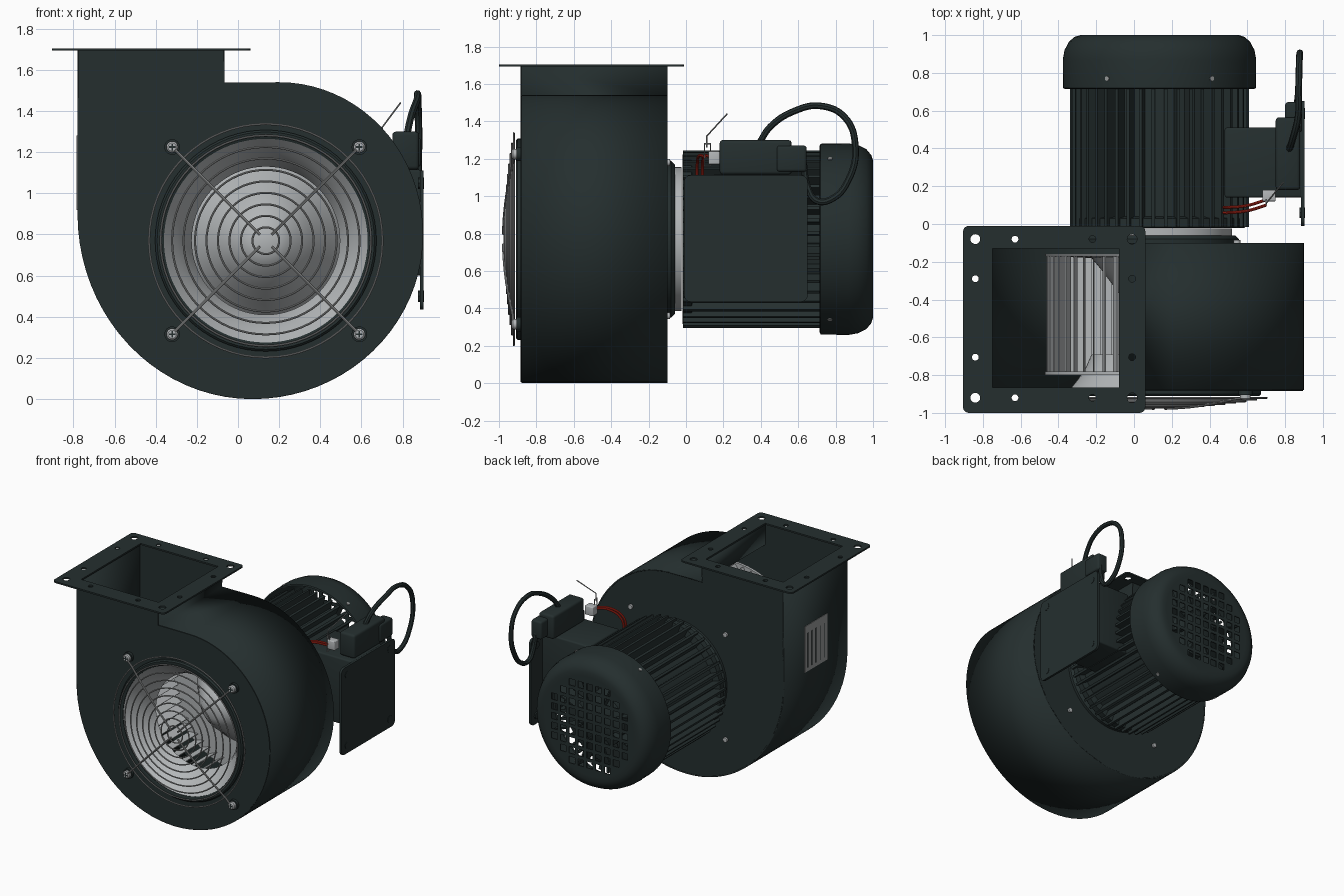
import bpy, bmesh
from math import sin, cos, pi, radians, sqrt
from mathutils import Matrix, Vector

if "Cube" in bpy.data.objects:
    bpy.data.objects.remove(bpy.data.objects["Cube"], do_unlink=True)

CX, CZ = 0.135, 0.77          # fan and motor axis
parts = []


def material(name, rgb, rough=0.5):
    m = bpy.data.materials.new(name)
    m.use_nodes = True
    m.diffuse_color = (*rgb, 1)
    node = next(n for n in m.node_tree.nodes if n.type == 'BSDF_PRINCIPLED')
    node.inputs["Base Color"].default_value = (*rgb, 1)
    node.inputs["Roughness"].default_value = rough
    return m


DARK = material("dark_green_grey", (0.018, 0.028, 0.028))
STEEL = material("light_steel", (0.45, 0.47, 0.48))
WIRE = material("wire_grey", (0.32, 0.33, 0.33))
RED = material("red_wire", (0.45, 0.02, 0.01))


def add(name, data, mat):
    data.materials.append(mat)
    o = bpy.data.objects.new(name, data)
    bpy.context.collection.objects.link(o)
    parts.append(o)
    return o


def from_bmesh(name, bm, mat):
    bmesh.ops.recalc_face_normals(bm, faces=bm.faces)
    me = bpy.data.meshes.new(name)
    bm.to_mesh(me)
    bm.free()
    return add(name, me, mat)


def to_mesh(o):
    bpy.ops.object.select_all(action='DESELECT')
    o.select_set(True)
    bpy.context.view_layer.objects.active = o
    bpy.ops.object.convert(target='MESH')


def lathe(name, profile, mat, cx=CX, cz=CZ, steps=72):
    """Revolve (radius, y) points around an axis along y."""
    bm = bmesh.new()
    rings = [[bm.verts.new((cx + r * cos(2 * pi * k / steps), y, cz + r * sin(2 * pi * k / steps)))
              for k in range(steps)] for r, y in profile]
    for a, b in zip(rings, rings[1:]):
        for k in range(steps):
            n = (k + 1) % steps
            bm.faces.new((a[k], a[n], b[n], b[k]))
    bmesh.ops.remove_doubles(bm, verts=bm.verts, dist=1e-5)
    return from_bmesh(name, bm, mat)


def tube(name, pts, radius, mat, cyclic=False, smooth=False):
    cu = bpy.data.curves.new(name, 'CURVE')
    cu.dimensions = '3D'
    cu.bevel_depth, cu.bevel_resolution = radius, 2
    cu.use_fill_caps, cu.resolution_u = True, 8
    sp = cu.splines.new('BEZIER' if smooth else 'POLY')
    nodes = sp.bezier_points if smooth else sp.points
    nodes.add(len(pts) - 1)
    for n, p in zip(nodes, pts):
        if smooth:
            n.co = p
            n.handle_left_type = n.handle_right_type = 'AUTO'
        else:
            n.co = (*p, 1)
    sp.use_cyclic_u = cyclic
    to_mesh(add(name, cu, mat))


def plate(name, loops, thick, loc, mat, rot=(0, 0, 0)):
    """Flat sheet: first loop is the outline, the others are holes."""
    cu = bpy.data.curves.new(name, 'CURVE')
    cu.dimensions, cu.fill_mode, cu.extrude = '2D', 'BOTH', thick / 2
    for loop in loops:
        sp = cu.splines.new('POLY')
        sp.points.add(len(loop) - 1)
        for n, p in zip(sp.points, loop):
            n.co = (*p, 0, 1)
        sp.use_cyclic_u = True
    o = add(name, cu, mat)
    o.location, o.rotation_euler = loc, rot
    to_mesh(o)


FRONT, SIDE = (pi / 2, 0, 0), (pi / 2, 0, pi / 2)


def circle(u, v, r, n=48):
    return [(u + r * cos(2 * pi * k / n), v + r * sin(2 * pi * k / n)) for k in range(n)]


def rect(u0, u1, v0, v1, r=0.0):
    if not r:
        return [(u0, v0), (u1, v0), (u1, v1), (u0, v1)]
    corners = [(u1 - r, v1 - r), (u0 + r, v1 - r), (u0 + r, v0 + r), (u1 - r, v0 + r)]
    return [(u + r * cos(radians(90 * q + s)), v + r * sin(radians(90 * q + s)))
            for q, (u, v) in enumerate(corners) for s in range(0, 91, 18)]


def box(name, lo, hi, mat, bevel=0.0):
    bm = bmesh.new()
    lo, hi = Vector(lo), Vector(hi)
    bmesh.ops.create_cube(bm, size=1, matrix=Matrix.Translation((lo + hi) / 2) @ Matrix.Diagonal((*(hi - lo), 1)))
    if bevel:
        bmesh.ops.bevel(bm, geom=bm.edges[:], offset=bevel, segments=3, profile=0.5, affect='EDGES')
    return from_bmesh(name, bm, mat)


def radial_set(name, count, r0, r1, y0, y1, thick, mat, tilt=0.0):
    """Thin blades standing around the axis."""
    bm = bmesh.new()
    for k in range(count):
        m = (Matrix.Translation((CX, (y0 + y1) / 2, CZ)) @ Matrix.Rotation(2 * pi * (k + 0.5) / count, 4, 'Y')
             @ Matrix.Translation(((r0 + r1) / 2, 0, 0)) @ Matrix.Rotation(tilt, 4, 'Y')
             @ Matrix.Diagonal((r1 - r0, y1 - y0, thick, 1)))
        bmesh.ops.create_cube(bm, size=1, matrix=m)
    return from_bmesh(name, bm, mat)


# Volute housing: scroll outline, wall strip and two side plates
def arc(cx, cz, rx, rz, a0, n=20):
    return [(cx + rx * cos(radians(a0 - 90 * k / n)), cz + rz * sin(radians(a0 - 90 * k / n))) for k in range(n + 1)]


outline = ([(-0.07, 1.695), (-0.07, 1.535)] + arc(0.2, 0.8, 0.695, 0.735, 90)
           + arc(0.07, 0.8, 0.825, 0.795, 0)[1:] + arc(0.07, 0.9, 0.845, 0.895, -90)[1:] + [(-0.775, 1.695)])
bm = bmesh.new()
pairs = [(bm.verts.new((x, -0.88, z)), bm.verts.new((x, -0.1, z))) for x, z in outline]
for (a, b), (c, d) in zip(pairs, pairs[1:]):
    bm.faces.new((a, b, d, c))
wall = from_bmesh("housing_wall", bm, DARK)
sol = wall.modifiers.new("thickness", 'SOLIDIFY')
sol.thickness, sol.offset = 0.01, 0
plate("housing_front", [outline, circle(CX, CZ, 0.5, 64)], 0.01, (0, -0.88, 0), DARK, FRONT)
plate("housing_back", [outline], 0.01, (0, -0.105, 0), DARK, FRONT)

# Outlet flange with bolt holes
holes = [circle(x, y, 0.026, 20) for x in (-0.84, -0.01) for y in (-0.08, -0.92)]
holes += [circle(x, y, 0.018, 16) for x in (-0.63, -0.22) for y in (-0.08, -0.92)]
holes += [circle(x, y, 0.018, 16) for x in (-0.84, -0.01) for y in (-0.29, -0.705)]
plate("outlet_flange", [rect(-0.905, 0.06, -1.0, -0.01, 0.03), rect(-0.75, -0.08, -0.865, -0.13)] + holes,
      0.012, (0, 0, 1.699), DARK)

# Inlet ring, nozzle and impeller
lathe("inlet_ring", [(0.495, -0.87), (0.495, -0.905), (0.505, -0.91), (0.528, -0.91), (0.538, -0.9), (0.538, -0.87)], DARK)
lathe("inlet_nozzle", [(0.495, -0.9), (0.47, -0.87), (0.43, -0.82), (0.39, -0.76), (0.36, -0.69)], STEEL)
lathe("impeller_hub", [(0.605, -0.16), (0.605, -0.17), (0.36, -0.18), (0.31, -0.24), (0.22, -0.36),
                       (0.12, -0.47), (0.06, -0.5), (0, -0.5)], STEEL)
lathe("impeller_front_rim", [(0.52, -0.8), (0.607, -0.8), (0.607, -0.78), (0.52, -0.78), (0.52, -0.8)], STEEL)
radial_set("impeller_blades", 52, 0.525, 0.605, -0.79, -0.165, 0.006, STEEL, radians(40))


# Domed wire guard
def dome(r):
    return -0.92 - 0.052 * max(0, 1 - (r / 0.57) ** 2)


for i in range(10):
    r = 0.065 + i * 0.0558
    tube(f"guard_ring_{i}", [(x, dome(r), z) for x, z in circle(CX, CZ, r, 64)], 0.005, WIRE, True)
for i, (sx, sz) in enumerate([(1, 1), (1, -1), (-1, 1), (-1, -1)]):
    steps = [0.04 + 0.6 * k / 10 for k in range(11)]
    tube(f"guard_rod_{i}", [(CX + sx * r / sqrt(2), dome(r) - 0.005, CZ + sz * r / sqrt(2)) for r in steps], 0.007, WIRE)
    bx, bz = CX + sx * 0.455, CZ + sz * 0.455
    lathe(f"guard_washer_{i}", [(0.038, -0.88), (0.038, -0.905), (0, -0.905)], DARK, bx, bz, 24)
    lathe(f"guard_bolt_{i}", [(0.028, -0.9), (0.028, -0.925), (0.02, -0.932), (0, -0.932)], STEEL, bx, bz, 24)
    box(f"bolt_slot_a_{i}", (bx - 0.016, -0.934, bz - 0.004), (bx + 0.016, -0.93, bz + 0.004), DARK)
    box(f"bolt_slot_b_{i}", (bx - 0.004, -0.934, bz - 0.016), (bx + 0.004, -0.93, bz + 0.016), DARK)
    # Rear housing bolts and cover screws share the four-way layout
    lathe(f"rear_bolt_{i}", [(0.018, -0.1), (0.018, -0.085), (0, -0.083)], STEEL, CX + sx * 0.41, CZ + sz * 0.41, 12)
    d = Vector((sx * 0.54, 0, sz * 0.84)).normalized()
    c = Vector((CX, 0.77, CZ))
    tube(f"cover_screw_{i}", [c + d * 0.49, c + d * 0.516], 0.013, WIRE)

# Motor: neck, finned body and front bell
lathe("neck_flange", [(0.42, -0.1), (0.42, -0.08), (0.4, -0.06), (0, -0.06)], DARK)
lathe("neck_plate", [(0.385, -0.065), (0.385, -0.025), (0, -0.025)], STEEL)
lathe("motor_bell", [(0, -0.02), (0.45, -0.02), (0.455, -0.015), (0.455, 0.03), (0.4, 0.04)], DARK)
lathe("motor_core", [(0.405, 0), (0.405, 0.73), (0.3, 0.76), (0, 0.76)], DARK)
radial_set("motor_fins", 44, 0.39, 0.475, -0.015, 0.73, 0.018, DARK)

# Fan cover with a grid of square holes, cooling fan behind
cover = lathe("fan_cover", [(0.5, 0.715), (0.51, 0.72), (0.512, 0.87), (0.503, 0.92), (0.48, 0.965),
                            (0.45, 0.99), (0.42, 1.0), (0.385, 1.0)], DARK)
grid = [rect(CX + u * 0.076 - 0.025, CX + u * 0.076 + 0.025, CZ + v * 0.076 - 0.025, CZ + v * 0.076 + 0.025)
        for u in range(-5, 6) for v in range(-5, 6) if (u * u + v * v) ** 0.5 * 0.076 < 0.36]
plate("cover_grille", [circle(CX, CZ, 0.42, 64)] + grid, 0.008, (0, 0.994, 0), DARK, FRONT)
lathe("cooling_fan_hub", [(0.2, 0.76), (0.2, 0.86), (0.1, 0.9), (0, 0.9)], DARK)
radial_set("cooling_fan_blades", 8, 0.15, 0.4, 0.78, 0.92, 0.01, DARK)

# Terminal box, mounting plate and switch box on the left side
box("terminal_box", (0.48, 0.14, 0.6), (0.89, 0.51, 1.115), DARK, 0.012)
plate("mounting_plate", [rect(-0.01, 0.65, 0.435, 1.112, 0.035)], 0.018, (0.893, 0, 0), DARK, SIDE)
for y in (0.06, 0.585):
    for z in (0.5, 1.05):
        tube("plate_screw", [(0.875, y, z), (0.905, y, z)], 0.028, DARK)
box("switch_box", (0.75, 0.18, 1.115), (0.88, 0.565, 1.3), DARK, 0.018)
box("cable_gland_block", (0.8, 0.485, 1.13), (0.89, 0.645, 1.27), DARK, 0.015)
tube("cable", [(0.82, 0.39, 1.28), (0.84, 0.45, 1.37), (0.87, 0.58, 1.455), (0.872, 0.72, 1.482), (0.875, 0.85, 1.42),
               (0.878, 0.905, 1.27), (0.875, 0.87, 1.09), (0.873, 0.78, 0.985), (0.87, 0.7, 0.975),
               (0.865, 0.65, 1.05), (0.855, 0.63, 1.17)], 0.018, DARK, smooth=True)

# Red leads, connector and bare wire
for i in range(2):
    o = i * 0.028
    tube(f"red_lead_{i}", [(0.47, 0.06 + o, 1.08), (0.5, 0.06 + o, 1.17), (0.6, 0.07 + o, 1.215),
                           (0.7, 0.1 + o, 1.21)], 0.008, RED, smooth=True)
box("connector", (0.68, 0.12, 1.17), (0.75, 0.18, 1.24), STEEL, 0.006)
tube("wire_clip", [(0.7, 0.1, 1.16), (0.7, 0.13, 1.16), (0.7, 0.13, 1.28), (0.7, 0.1, 1.28)], 0.004, WIRE, True)
tube("bare_wire", [(0.7, 0.11, 1.26), (0.7, 0.11, 1.32), (0.79, 0.22, 1.44)], 0.004, WIRE)

# Rating plate on the right wall, with dark rules
box("rating_plate", (-0.784, -0.63, 0.92), (-0.778, -0.35, 1.28), WIRE)
for i in range(5):
    y = -0.59 + i * 0.05
    box(f"rating_rule_{i}", (-0.786, y, 0.95), (-0.783, y + 0.008, 1.22), DARK)

# Smooth shading with sharp edges kept
bpy.ops.object.select_all(action='DESELECT')
for o in parts:
    o.select_set(True)
    bpy.context.view_layer.objects.active = o
bpy.ops.object.shade_smooth_by_angle(angle=radians(32))
